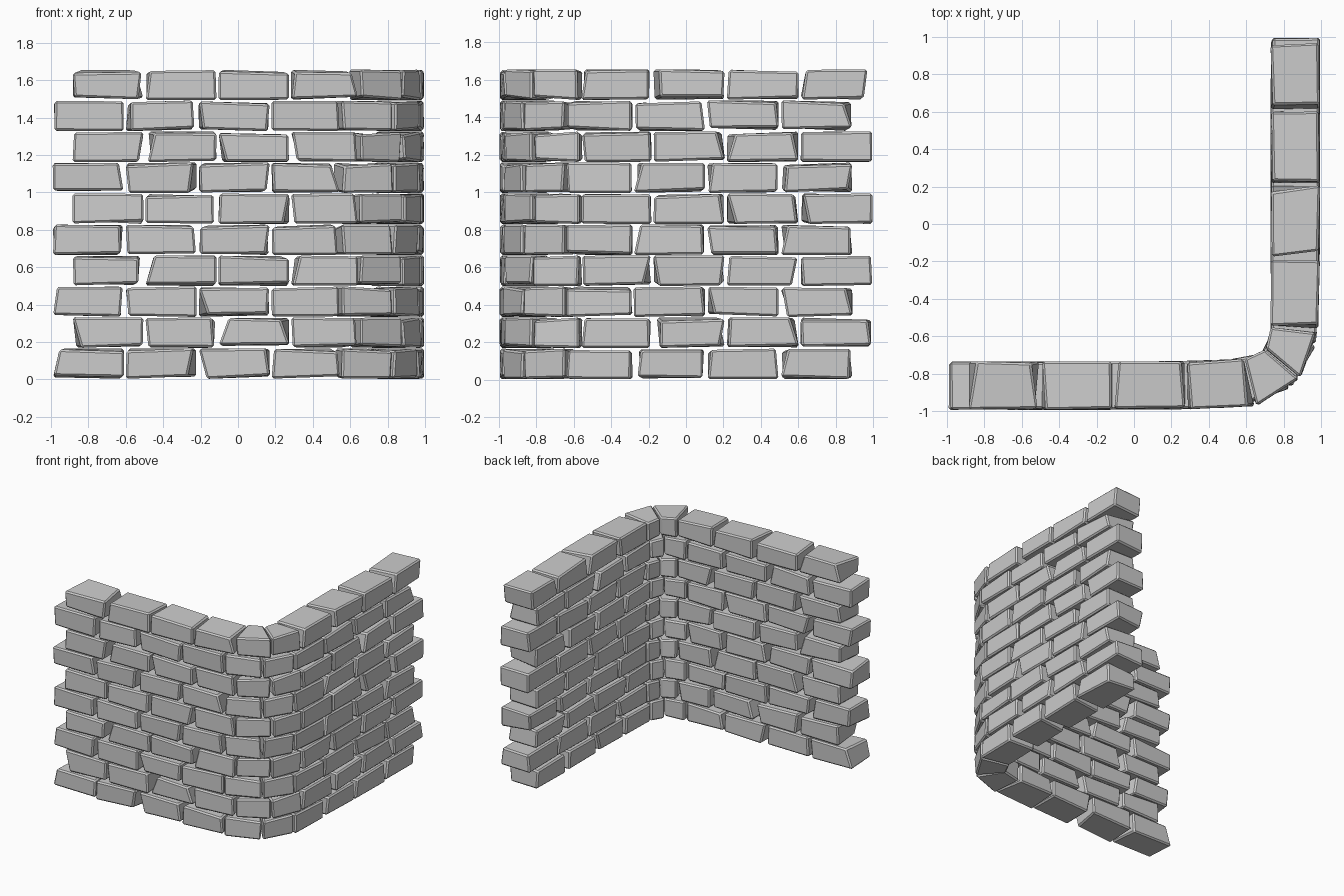
import bpy, bmesh, random
from mathutils import Vector

if "Cube" in bpy.data.objects:
    bpy.data.objects.remove(bpy.data.objects["Cube"])

random.seed(11)
ROWS, PITCH, HEIGHT = 10, 0.1655, 0.16
GAP = 0.012          # joint width, in brick lengths
BRICK = 0.39

# Wall plan: outer and inner edge; u counts bricks along the L
OUTER = dict(left=(-0.89, -0.995), near=(0.28, -0.993), a=(0.65, -0.975),
             bend=(0.955, -0.88), b=(0.985, -0.565), far=(0.995, -0.18), end=(0.995, 1.0))
INNER = dict(left=(-0.89, -0.735), near=(0.28, -0.733), a=(0.59, -0.72),
             bend=(0.74, -0.705), b=(0.73, -0.55), far=(0.73, -0.18), end=(0.73, 1.0))


def plan(edge, u):
    p = {k: Vector(v) for k, v in edge.items()}
    if u < 3:
        return p['left'].lerp(p['near'], u / 3)
    if u < 4:
        return p['near'].lerp(p['a'], u - 3)
    if u <= 6:
        t = (u - 4) / 2
        return p['a'] * (1 - t) ** 2 + p['bend'] * 2 * t * (1 - t) + p['b'] * t * t
    if u < 7:
        return p['b'].lerp(p['far'], u - 6)
    return p['far'].lerp(p['end'], (u - 7) / 3)


def chip(limit, power):
    return limit * random.random() ** power


def add_brick(bm, u0, u1, z0, z1, tilt):
    corner = 3.2 < u0 < 5.9
    v = {}
    for e in (0, 1):                      # start / end
        for d in (0, 1):                  # outer / inner
            for h in (0, 1):              # bottom / top
                cut = (chip(0.02 if corner else 0.05, 3) + tilt.get((e, h), 0)) / BRICK
                u = u0 + GAP + cut if e == 0 else u1 - GAP - cut
                o, i = plan(OUTER, u), plan(INNER, u)
                w = chip(0.05, 2)
                p = o.lerp(i, w if d == 0 else 1 - w)
                dz = chip(0.02, 2)
                v[e, d, h] = bm.verts.new((p.x, p.y, z0 + dz if h == 0 else z1 - dz))
    quads = [[(0, 0, 0), (1, 0, 0), (1, 0, 1), (0, 0, 1)],
             [(1, 1, 0), (0, 1, 0), (0, 1, 1), (1, 1, 1)],
             [(0, 1, 0), (0, 0, 0), (0, 0, 1), (0, 1, 1)],
             [(1, 0, 0), (1, 1, 0), (1, 1, 1), (1, 0, 1)],
             [(0, 0, 1), (1, 0, 1), (1, 1, 1), (0, 1, 1)],
             [(0, 1, 0), (1, 1, 0), (1, 0, 0), (0, 0, 0)]]
    for q in quads:
        bm.faces.new([v[k] for k in q])


# Strongly slanted brick ends: (row, brick) -> inset of (end, level)
SLANTS = {(0, 0): {(0, 1): 0.03}, (9, 9): {(1, 0): 0.03}, (7, 3): {(0, 0): 0.03},
          (1, 2): {(0, 1): 0.03}, (0, 9): {(1, 1): 0.01}}

# Courses of bricks, every other one shifted along the wall
for row in range(ROWS):
    shift = -0.27 if row % 2 == 0 else 0.0
    z = 0.003 + row * PITCH
    bm = bmesh.new()
    for n in range(10):
        add_brick(bm, n + shift, n + 1 + shift, z, z + HEIGHT + 0.004,
                  SLANTS.get((row, n), {}))
    bmesh.ops.recalc_face_normals(bm, faces=bm.faces)
    # chipped, chamfered edges
    bmesh.ops.bevel(bm, geom=bm.edges[:], offset=0.011, segments=1,
                    affect='EDGES', profile=0.5)
    mesh = bpy.data.meshes.new(f"brick_course_{row + 1}")
    bm.to_mesh(mesh)
    bm.free()
    bpy.context.collection.objects.link(bpy.data.objects.new(mesh.name, mesh))
